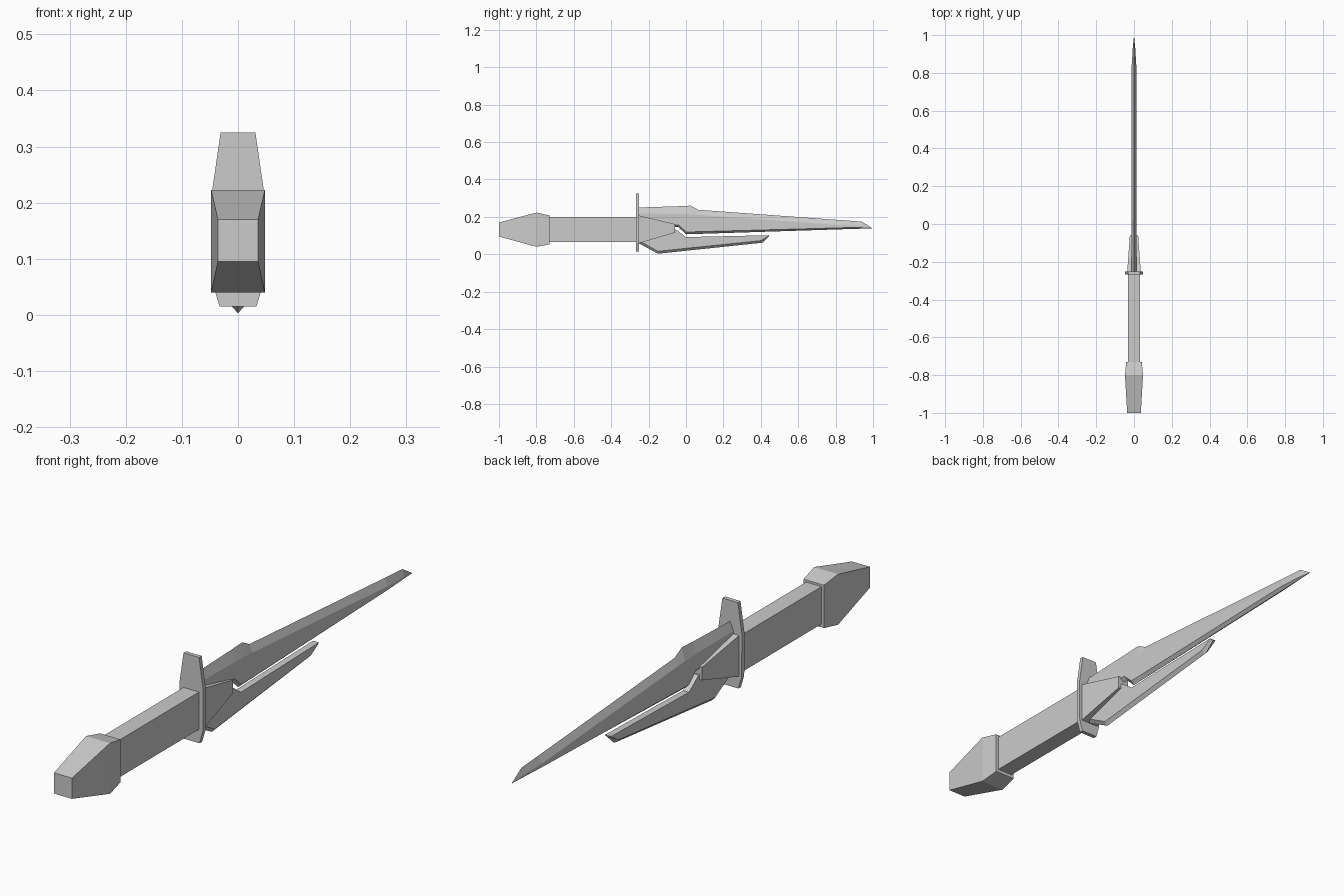
import bpy, bmesh


def loft(name, rings):
    """Skin a list of equal-length point rings and cap both ends."""
    bm = bmesh.new()
    loops = [[bm.verts.new(p) for p in ring] for ring in rings]
    n = len(loops[0])
    for a, b in zip(loops, loops[1:]):
        for i in range(n):
            j = (i + 1) % n
            bm.faces.new((a[i], a[j], b[j], b[i]))
    bm.faces.new(loops[0])
    bm.faces.new(loops[-1])
    bmesh.ops.remove_doubles(bm, verts=bm.verts, dist=1e-5)
    bmesh.ops.recalc_face_normals(bm, faces=bm.faces)
    mesh = bpy.data.meshes.new(name)
    bm.to_mesh(mesh)
    bm.free()
    ob = bpy.data.objects.new(name, mesh)
    bpy.context.collection.objects.link(ob)
    return ob


def box_ring(y, w, z0, z1):
    return [(-w, y, z0), (w, y, z0), (w, y, z1), (-w, y, z1)]


def mirror_ring(y, half):
    """Closed ring from right-hand (x, z) points, bottom to top."""
    return ([(x, y, z) for x, z in half]
            + [(-x, y, z) for x, z in reversed(half) if x > 0])


# Pommel: flared block, (y, half width, bottom, top)
loft("pommel", [box_ring(*s) for s in (
    (-1.0, 0.036, 0.095, 0.17),
    (-0.80, 0.048, 0.04, 0.223),
    (-0.73, 0.041, 0.053, 0.208))])

# Grip
loft("grip", [box_ring(y, 0.031, 0.065, 0.2) for y in (-0.74, -0.255)])

# Guard: thin tapered plate
guard = [(0.033, 0.015), (0.046, 0.06), (0.047, 0.215), (0.031, 0.325)]
loft("guard", [mirror_ring(y, guard) for y in (-0.267, -0.252)])

# Collar: wedge clamping both blades
loft("collar", [box_ring(-0.255, 0.036, 0.058, 0.208),
                box_ring(-0.06, 0.022, 0.115, 0.162)])

# Main blade: ridge, shoulders, flat, bevelled edge
main = [  # y, half width, edge, lower shoulder, upper shoulder, ridge
    (-0.255, 0.013, 0.145, 0.155, 0.218, 0.25),
    (-0.04, 0.013, 0.145, 0.157, 0.216, 0.257),
    (0.0, 0.013, 0.107, 0.12, 0.215, 0.259),
    (0.025, 0.013, 0.108, 0.12, 0.214, 0.26),
    (0.065, 0.013, 0.109, 0.121, 0.211, 0.238),
    (0.84, 0.012, 0.134, 0.142, 0.155, 0.182),
    (0.94, 0.006, 0.137, 0.142, 0.150, 0.175),
    (0.995, 0.0, 0.139, 0.139, 0.139, 0.14)]
loft("main_blade", [mirror_ring(y, [(0, e), (w + 1e-4, l), (w + 1e-4, u), (0, r)])
                    for y, w, e, l, u, r in main])

# Lower blade: flat back with a bevelled edge
lower = [  # y, edge, shoulder, back
    (-0.255, 0.06, 0.075, 0.135),
    (-0.15, 0.003, 0.016, 0.135),
    (-0.055, 0.013, 0.026, 0.133),
    (0.0, 0.019, 0.032, 0.092),
    (0.40, 0.061, 0.073, 0.101),
    (0.412, 0.064, 0.08, 0.101),
    (0.445, 0.098, 0.10, 0.102)]
loft("lower_blade", [mirror_ring(y, [(0, e), (0.012, s), (0.012, b)])
                     for y, e, s, b in lower])
